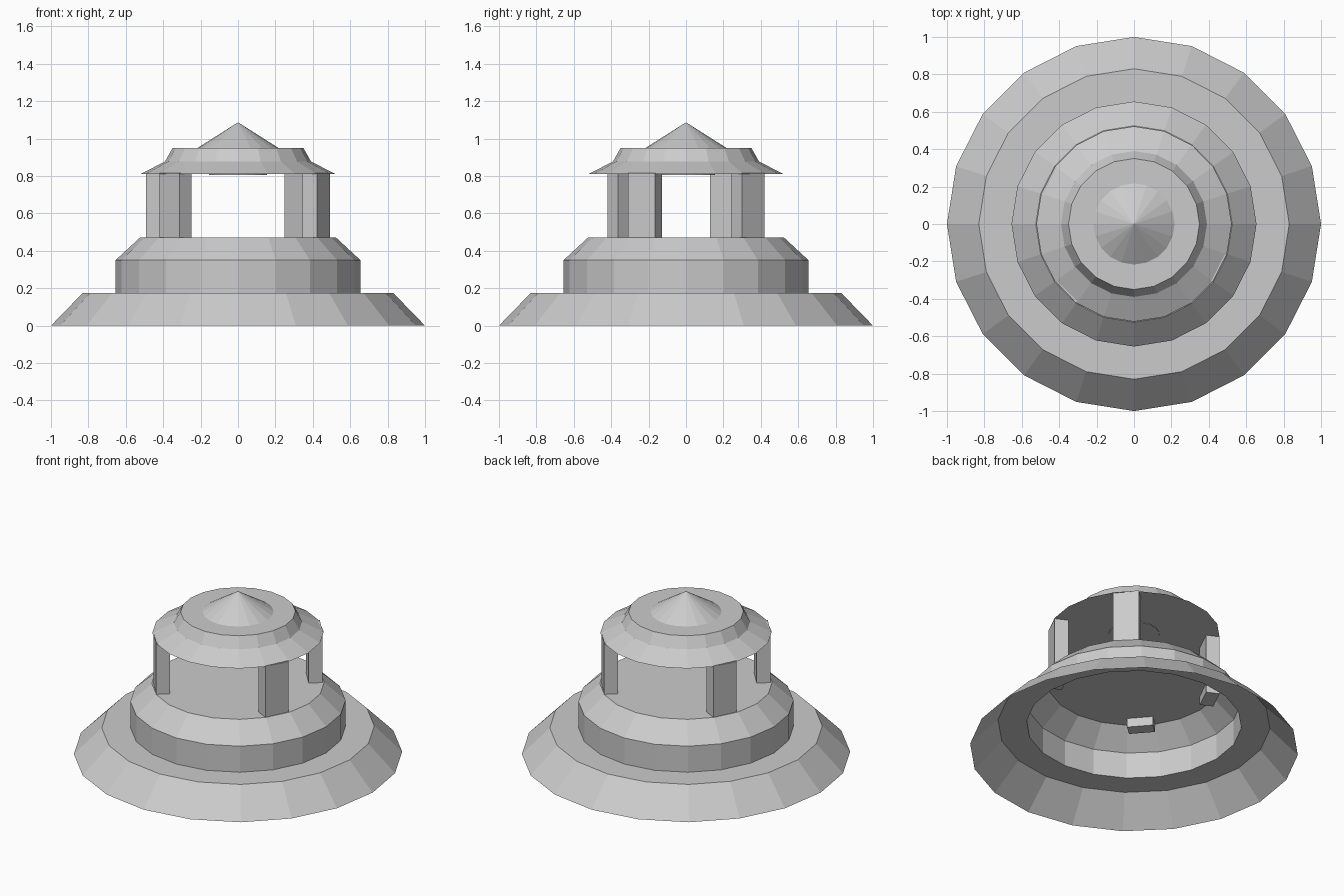
import bpy, bmesh, math
from mathutils import Matrix

if "Cube" in bpy.data.objects:
    bpy.data.objects.remove(bpy.data.objects["Cube"])

SIDES = 20


def finish(name, bm):
    mesh = bpy.data.meshes.new(name)
    bm.to_mesh(mesh)
    bm.free()
    obj = bpy.data.objects.new(name, mesh)
    bpy.context.collection.objects.link(obj)
    return obj


def lathe(name, profile):
    """Turn (radius, z) points, listed bottom to top, into a faceted shell."""
    bm = bmesh.new()
    rings = []
    for r, z in profile:
        if r == 0:
            rings.append([bm.verts.new((0, 0, z))] * SIDES)
        else:
            rings.append([bm.verts.new((r * math.cos(i * math.tau / SIDES),
                                        r * math.sin(i * math.tau / SIDES), z))
                          for i in range(SIDES)])
    for low, high in zip(rings, rings[1:]):
        for i in range(SIDES):
            j = (i + 1) % SIDES
            quad = dict.fromkeys((low[i], low[j], high[j], high[i]))
            bm.faces.new(list(quad))
    return finish(name, bm)


def post(name, x, y, turn, z0=0.41, z1=0.815):
    """Upright slab: 0.085 deep, 0.16 wide, facing the turn angle."""
    bm = bmesh.new()
    m = (Matrix.Translation((x, y, (z0 + z1) / 2))
         @ Matrix.Rotation(math.radians(turn), 4, 'Z')
         @ Matrix.Diagonal((0.085, 0.16, z1 - z0, 1)))
    bmesh.ops.create_cube(bm, size=1, matrix=m)
    return finish(name, bm)


# Stepped base: hollow shell, open underneath
lathe("stepped_base", [(1.0, 0), (0.83, 0.175), (0.655, 0.175),
                       (0.655, 0.35), (0.525, 0.47), (0, 0.47)])

# Roof with flat underside and flat top
lathe("roof", [(0, 0.81), (0.522, 0.81), (0.39, 0.878), (0.35, 0.95), (0, 0.95)])

# Pointed finial and the small round plate under the roof
lathe("finial", [(0.217, 0.95), (0, 1.087)])
lathe("ceiling_plate", [(0, 0.806), (0.155, 0.806), (0.155, 0.81)])

# Four posts in two opposite pairs
for k, side in enumerate((1, -1)):
    post(f"wide_post_{k + 1}", side * 0.418, side * -0.219, -26)
    post(f"corner_post_{k + 1}", side * 0.334, side * 0.332, 41)
